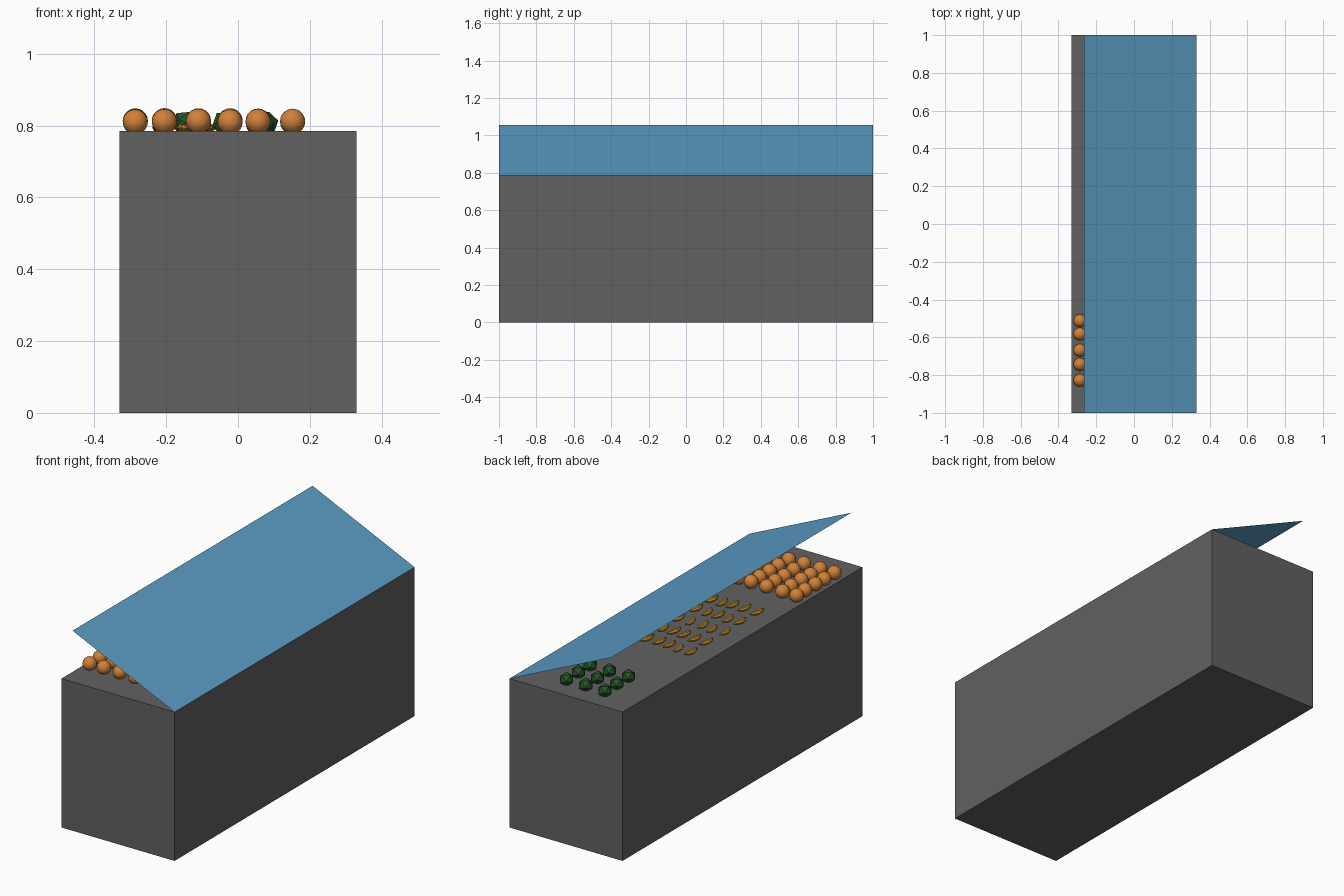
import bpy, bmesh, math, random
from mathutils import Matrix, Vector, Euler

if "Cube" in bpy.data.objects:
    bpy.data.objects.remove(bpy.data.objects["Cube"])

random.seed(4)
W, L, H = 0.33, 1.0, 0.785      # half width, half length, counter height


def material(name, rgb):
    m = bpy.data.materials.new(name)
    m.diffuse_color = (*rgb, 1)
    m.use_nodes = True
    m.node_tree.nodes["Principled BSDF"].inputs["Base Color"].default_value = m.diffuse_color
    return m


GREY = material("dark grey", (0.12, 0.12, 0.123))
BLUE = material("awning blue", (0.105, 0.335, 0.56))
ORANGE = material("fruit orange", (0.64, 0.22, 0.04))
GOLD = material("banana gold", (0.58, 0.27, 0.015))
GREEN = material("leaf green", (0.018, 0.095, 0.02))


def finish(name, bm, mat):
    bmesh.ops.recalc_face_normals(bm, faces=bm.faces)
    me = bpy.data.meshes.new(name)
    bm.to_mesh(me)
    bm.free()
    me.materials.append(mat)
    ob = bpy.data.objects.new(name, me)
    bpy.context.collection.objects.link(ob)
    return ob


def jitter(a):
    return random.uniform(-a, a)


# solid counter block
bm = bmesh.new()
bmesh.ops.create_cube(bm, size=1, matrix=Matrix.Translation((0, 0, H / 2))
                      @ Matrix.Diagonal((2 * W, 2 * L, H, 1)))
finish("counter", bm, GREY)

# single-sheet sloping awning, joined to the counter along its right edge
bm = bmesh.new()
bm.faces.new([bm.verts.new(p) for p in (
    (W, -L, H), (W, L, H), (-0.265, L, 1.055), (-0.265, -L, 1.055))])
finish("awning", bm, BLUE)

# oranges: six columns by five rows at the front end
bm = bmesh.new()
for x in (-0.286, -0.205, -0.11, -0.022, 0.056, 0.152):
    for y in (-0.825, -0.742, -0.665, -0.586, -0.515):
        bmesh.ops.create_uvsphere(bm, u_segments=16, v_segments=10, radius=0.035,
                                  matrix=Matrix.Translation((x, y + jitter(0.004), H + 0.027 + jitter(0.002))))
for f in bm.faces:
    f.smooth = True
finish("oranges", bm, ORANGE)


# bananas: short curved pieces, tapered at both ends
def banana(bm, centre, turn):
    rot = Matrix.Translation(centre) @ Matrix.Rotation(turn, 4, 'Z')
    rings = []
    for t, r in ((-1, 0.003), (-0.6, 0.010), (0, 0.012), (0.6, 0.010), (1, 0.003)):
        rings.append([bm.verts.new(rot @ Vector((
            0.012 * t * t - 0.005 + r * math.cos(a), 0.046 * t, r * math.sin(a))))
            for a in (k * math.tau / 6 for k in range(6))])
    for a, b in zip(rings, rings[1:]):
        for k in range(6):
            n = (k + 1) % 6
            bm.faces.new((a[k], a[n], b[n], b[k]))
    bm.faces.new(rings[0])
    bm.faces.new(rings[-1])


bm = bmesh.new()
for i in range(5):
    for j in range(5):
        banana(bm, (-0.215 + 0.065 * i + jitter(0.008), 0.26 - 0.136 * j + jitter(0.008), H + 0.009),
               jitter(0.15))
finish("bananas", bm, GOLD)

# low-poly green vegetables: three by three at the back end
bm = bmesh.new()
for x in (-0.148, -0.036, 0.076):
    for y in (0.69, 0.788, 0.887):
        bmesh.ops.create_icosphere(bm, subdivisions=1, radius=0.037,
                                   matrix=Matrix.Translation((x, y, H + 0.021))
                                   @ Euler((0.5, 0.2, 0.3)).to_matrix().to_4x4())
finish("green_vegetables", bm, GREEN)
